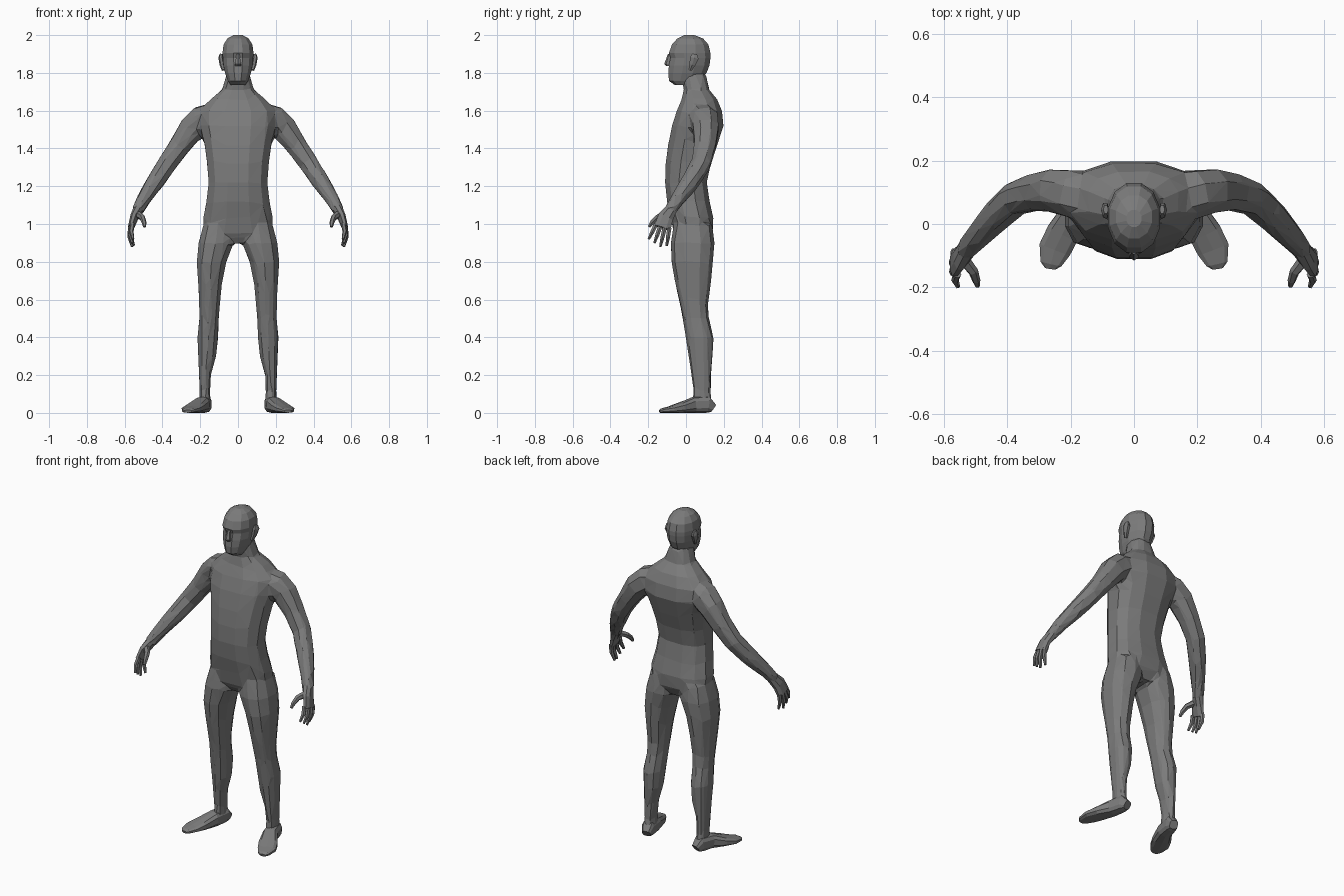
import bpy, bmesh
from math import cos, sin, pi
from mathutils import Vector

grey = bpy.data.materials.new("dark_grey")
grey.diffuse_color = (0.2, 0.2, 0.2, 1)


def spow(v, e):
    return abs(v) ** e * (1 if v >= 0 else -1)


def loft(bm, rings, n=10, e=0.85):
    """Closed skin over (centre, half-axis u, half-axis v) cross-sections."""
    loops = []
    for c, u, v in rings:
        loops.append([bm.verts.new(c + u * spow(cos(a), e) + v * spow(sin(a), e))
                      for a in ((i + 0.5) * 2 * pi / n for i in range(n))])
    for lo, hi in zip(loops, loops[1:]):
        for i in range(n):
            j = (i + 1) % n
            bm.faces.new((lo[i], lo[j], hi[j], hi[i]))
    bm.faces.new(loops[0][::-1])
    bm.faces.new(loops[-1])


def stack(bm, sections, n=10, e=0.85, side=1):
    """Horizontal sections: z, x min, x max, y front, y back."""
    loft(bm, [(Vector((side * (x0 + x1) / 2, (y0 + y1) / 2, z)),
               Vector(((x1 - x0) / 2, 0, 0)), Vector((0, (y1 - y0) / 2, 0)))
              for z, x0, x1, y0, y1 in sections], n, e)


def tube(bm, path, hint, n=8, e=0.9, side=1):
    """Sections across a path: x, y, z, half width, half thickness (along hint)."""
    pts = [Vector((side * p[0], p[1], p[2])) for p in path]
    rings = []
    for i, p in enumerate(path):
        t = (pts[min(i + 1, len(pts) - 1)] - pts[max(i - 1, 0)]).normalized()
        u = t.cross(Vector(hint)).normalized()
        rings.append((pts[i], u * p[3], u.cross(t) * p[4]))
    loft(bm, rings, n, e)


def finish(bm, name, mirror=False):
    bmesh.ops.recalc_face_normals(bm, faces=bm.faces)
    me = bpy.data.meshes.new(name)
    bm.to_mesh(me)
    bm.free()
    me.materials.append(grey)
    ob = bpy.data.objects.new(name, me)
    bpy.context.collection.objects.link(ob)
    if mirror:
        m = ob.modifiers.new("mirror", 'MIRROR')
        m.use_mirror_merge = False
    return ob


# Body: torso with neck, legs and arms, fused and reduced to irregular facets
bm = bmesh.new()
torso = [(0.90, 0.09, -0.04, 0.11), (0.96, 0.18, -0.07, 0.145),
         (1.03, 0.19, -0.083, 0.148), (1.12, 0.172, -0.104, 0.128),
         (1.22, 0.16, -0.114, 0.113), (1.32, 0.168, -0.111, 0.135),
         (1.42, 0.182, -0.098, 0.17), (1.52, 0.205, -0.078, 0.203),
         (1.60, 0.205, -0.052, 0.194), (1.66, 0.15, -0.025, 0.168),
         (1.71, 0.088, -0.014, 0.125), (1.80, 0.06, -0.03, 0.105)]
stack(bm, [(z, -w, w, f, b) for z, w, f, b in torso], n=12, e=0.8)
leg = [(1.00, 0.03, 0.185, -0.065, 0.14), (0.90, 0.018, 0.213, -0.082, 0.152),
       (0.80, 0.058, 0.222, -0.077, 0.143), (0.68, 0.083, 0.213, -0.057, 0.132),
       (0.57, 0.093, 0.208, -0.033, 0.117), (0.50, 0.10, 0.207, -0.018, 0.122),
       (0.40, 0.103, 0.217, -0.002, 0.147), (0.30, 0.113, 0.212, 0.013, 0.143),
       (0.20, 0.142, 0.208, 0.028, 0.133), (0.11, 0.147, 0.203, 0.038, 0.133),
       (0.03, 0.142, 0.205, 0.03, 0.143)]
arm = [(0.13, 0.08, 1.58, 0.065, 0.07), (0.19, 0.095, 1.553, 0.08, 0.08),
       (0.245, 0.105, 1.505, 0.074, 0.073), (0.31, 0.10, 1.412, 0.06, 0.062),
       (0.375, 0.08, 1.32, 0.055, 0.055), (0.44, 0.02, 1.22, 0.05, 0.051),
       (0.50, -0.045, 1.13, 0.039, 0.04), (0.535, -0.088, 1.065, 0.033, 0.033)]
for s in (1, -1):
    stack(bm, leg, side=s)
    tube(bm, arm, (0, 1, 0), side=s)
body = finish(bm, "body")
m = body.modifiers.new("fuse", 'REMESH')
m.mode = 'VOXEL'
m.voxel_size = 0.012
m = body.modifiers.new("soften", 'SMOOTH')
m.factor = 0.5
m.iterations = 4
m = body.modifiers.new("facet", 'DECIMATE')
m.ratio = 0.03

# Head: skull, brow and jaw
bm = bmesh.new()
head = [(1.735, 0.04, -0.06, 0.04), (1.758, 0.055, -0.093, 0.08),
        (1.80, 0.071, -0.097, 0.112), (1.84, 0.08, -0.094, 0.128),
        (1.88, 0.083, -0.086, 0.133), (1.905, 0.085, -0.094, 0.133),
        (1.95, 0.079, -0.078, 0.122), (1.982, 0.058, -0.048, 0.093),
        (2.0, 0.025, -0.01, 0.045)]
stack(bm, [(z, -w, w, f, b) for z, w, f, b in head], n=12, e=0.95)
finish(bm, "head")

# Nose
bm = bmesh.new()
stack(bm, [(1.836, -0.017, 0.017, -0.105, -0.07), (1.848, -0.018, 0.018, -0.115, -0.07),
           (1.90, -0.009, 0.009, -0.096, -0.07)], n=6)
finish(bm, "nose")

# Ears
bm = bmesh.new()
tube(bm, [(0.078, 0.022, 1.815, 0.01, 0.008), (0.086, 0.034, 1.845, 0.018, 0.012),
          (0.091, 0.044, 1.88, 0.026, 0.013), (0.089, 0.046, 1.9, 0.014, 0.008)],
     (1, 0, 0), n=6)
finish(bm, "ears", mirror=True)

# Feet: turned outward, flat soles
bm = bmesh.new()
foot = [(0.167, 0.143, 0.025, 0.05), (0.174, 0.115, 0.036, 0.09),
        (0.19, 0.04, 0.042, 0.085), (0.225, -0.03, 0.054, 0.055),
        (0.25, -0.08, 0.053, 0.036), (0.262, -0.125, 0.035, 0.025),
        (0.264, -0.14, 0.018, 0.016)]
tube(bm, [(x, y, h / 2, w, h / 2) for x, y, w, h in foot], (0, 0, 1), n=10, e=0.7)
finish(bm, "feet", mirror=True)

# Hands: palm, four spread fingers and thumb
bm = bmesh.new()
side_axis = (1, 0, 0)
tube(bm, [(0.52, -0.07, 1.09, 0.03, 0.03), (0.55, -0.108, 1.035, 0.044, 0.022),
          (0.567, -0.125, 0.98, 0.048, 0.016)], side_axis)
fingers = [((0.558, -0.158, 1.0), (0.556, -0.197, 0.92)),
           ((0.568, -0.137, 0.985), (0.56, -0.167, 0.9)),
           ((0.57, -0.113, 0.98), (0.56, -0.136, 0.88)),
           ((0.567, -0.088, 0.98), (0.552, -0.102, 0.885))]
for base, tip in fingers:
    a, b = Vector(base), Vector(tip)
    mid = a.lerp(b, 0.5) + Vector((0.008, 0, 0))
    tube(bm, [(*a, 0.013, 0.013), (*mid, 0.012, 0.012), (*b, 0.007, 0.007)],
         side_axis, n=6)
tube(bm, [(0.54, -0.11, 1.055, 0.02, 0.02), (0.507, -0.15, 1.035, 0.016, 0.016),
          (0.498, -0.178, 1.01, 0.013, 0.013), (0.494, -0.195, 0.985, 0.008, 0.008)],
     side_axis, n=6)
finish(bm, "hands", mirror=True)
